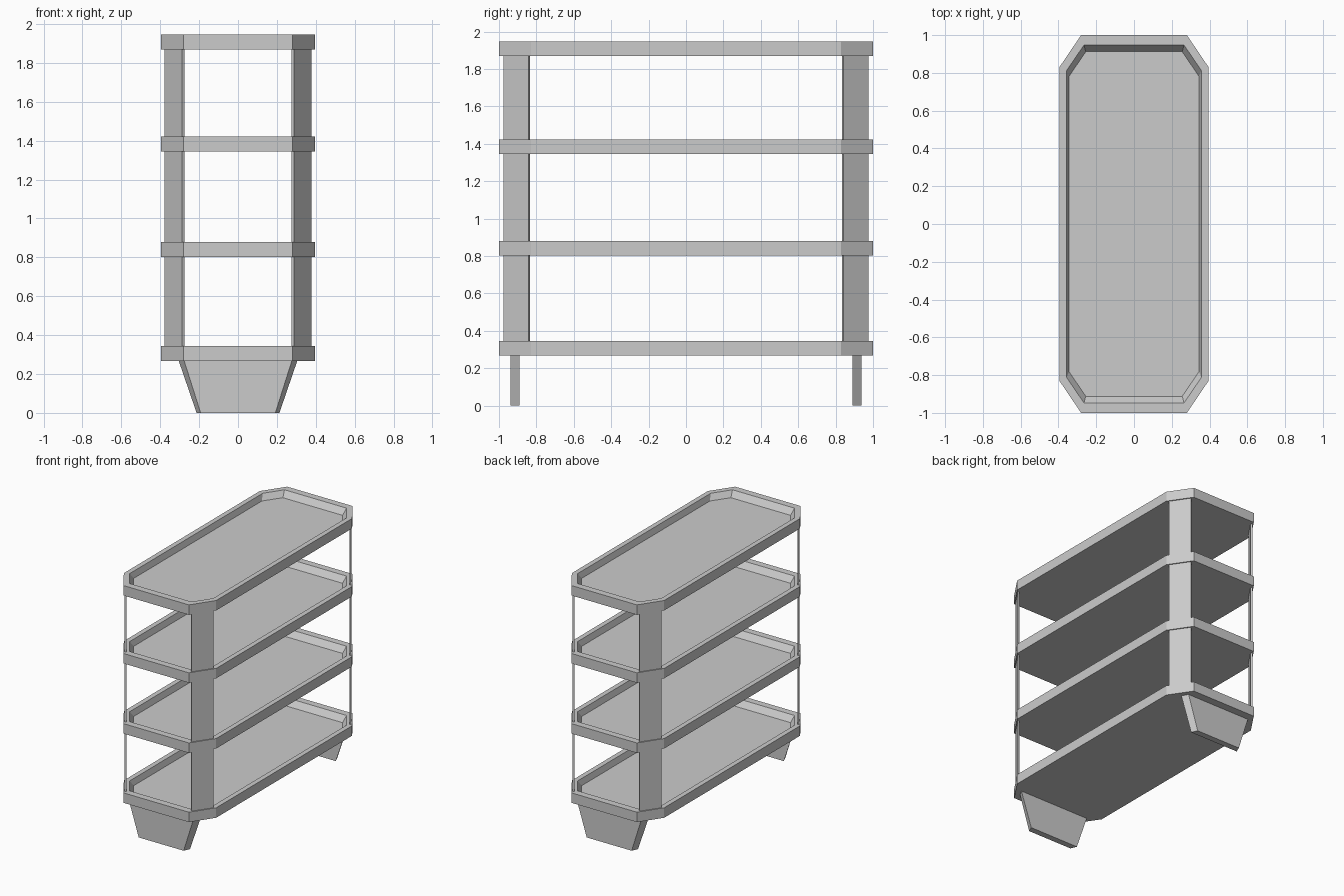
import bpy, bmesh

if "Cube" in bpy.data.objects:
    bpy.data.objects.remove(bpy.data.objects["Cube"])


def octagon(x, y, cx, cy):
    """Chamfered rectangle: half sizes x, y and flat-side ends cx, cy."""
    return [(cx, -y), (x, -cy), (x, cy), (cx, y),
            (-cx, y), (-x, cy), (-x, -cy), (-cx, -y)]


def loft(name, sections):
    """Skin a stack of (outline, z) sections and cap both ends."""
    bm = bmesh.new()
    loops = [[bm.verts.new((x, y, z)) for x, y in pts] for pts, z in sections]
    for a, b in zip(loops, loops[1:]):
        n = len(a)
        for i in range(n):
            j = (i + 1) % n
            bm.faces.new((a[i], a[j], b[j], b[i]))
    bm.faces.new(loops[0][::-1])
    bm.faces.new(loops[-1])
    bmesh.ops.recalc_face_normals(bm, faces=bm.faces)
    mesh = bpy.data.meshes.new(name)
    bm.to_mesh(mesh)
    bm.free()
    obj = bpy.data.objects.new(name, mesh)
    bpy.context.collection.objects.link(obj)
    return obj


outer = octagon(0.395, 1.0, 0.28, 0.83)
rim = octagon(0.357, 0.947, 0.265, 0.812)
floor = [(x * 0.963, y * 0.963) for x, y in rim]
THICK, DEPTH = 0.077, 0.045
shelf_z = [0.268, 0.803, 1.345, 1.87]

# Tray shelves with raised rims
for i, z in enumerate(shelf_z):
    top = z + THICK
    loft(f"shelf_{i + 1}", [(outer, z), (outer, top), (rim, top), (floor, top - DEPTH)])

# Thin corner boards between neighbouring shelves
board = [(0.287, 0.975), (0.378, 0.842), (0.367, 0.835), (0.276, 0.968)]
for level, (low, high) in enumerate(zip(shelf_z, shelf_z[1:])):
    for sx, xname in ((-1, "left"), (1, "right")):
        for sy, yname in ((-1, "front"), (1, "back")):
            pts = [(sx * x, sy * y) for x, y in board]
            loft(f"{yname}_{xname}_post_{level + 1}", [(pts, low + THICK), (pts, high)])

# Tapered feet, narrower on the outer face
for s, name in ((-1, "front_foot"), (1, "back_foot")):
    def foot(out, inn):
        return [(-out, s * 0.938), (out, s * 0.938), (inn, s * 0.89), (-inn, s * 0.89)]
    loft(name, [(foot(0.192, 0.213), 0.0), (foot(0.277, 0.305), shelf_z[0])])
